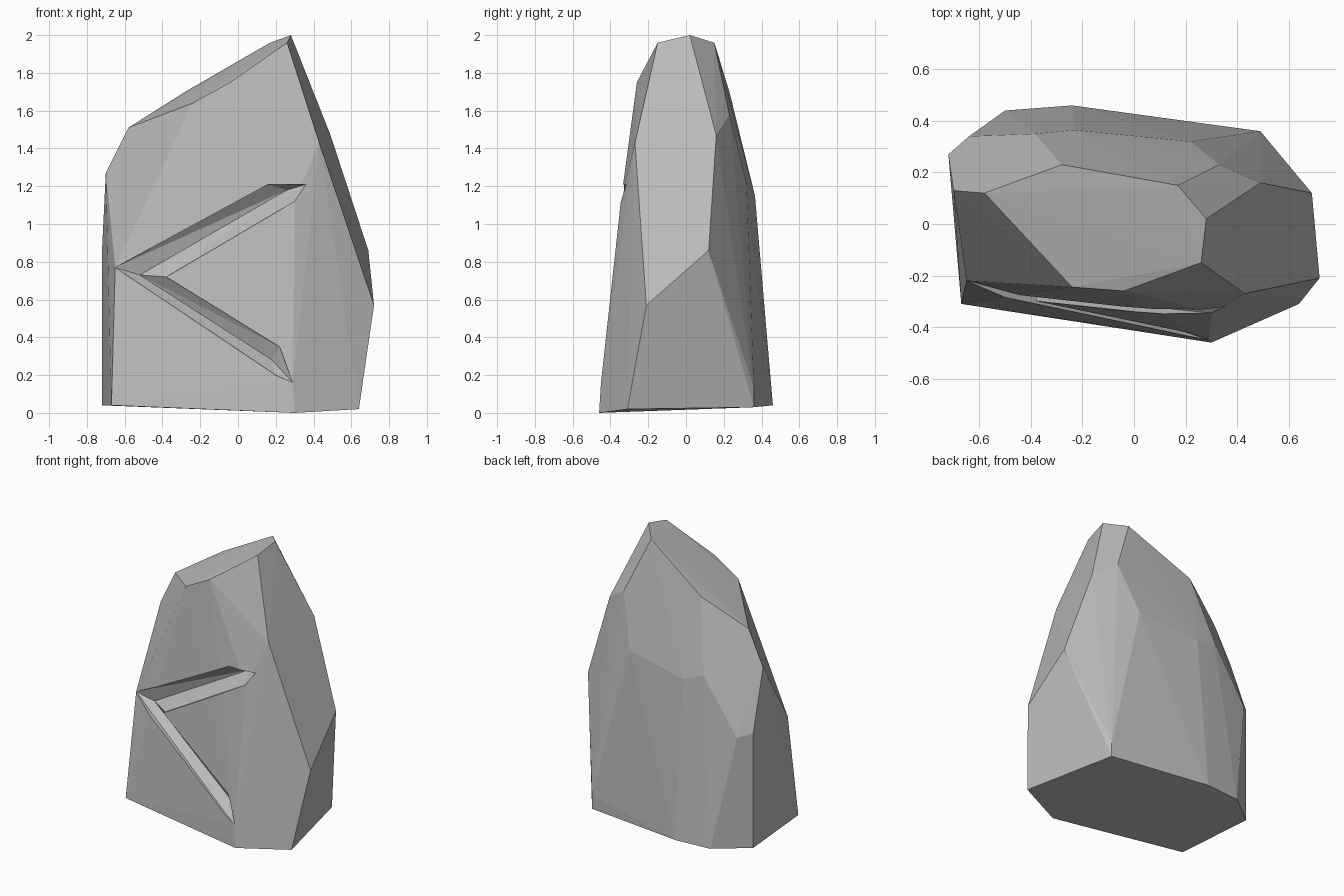
import bpy
import bmesh

default_cube = bpy.data.objects.get("Cube")
if default_cube:
    bpy.data.objects.remove(default_cube, do_unlink=True)


def make_material(name, colour):
    material = bpy.data.materials.new(name)
    material.use_nodes = True
    material.diffuse_color = colour
    shader = material.node_tree.nodes["Principled BSDF"]
    shader.inputs["Base Color"].default_value = colour
    shader.inputs["Roughness"].default_value = 0.9
    return material


def convex_solid(name, points, material):
    """Wrap a flat-faced solid around the given corner points."""
    mesh = bpy.data.meshes.new(name)
    bm = bmesh.new()
    for point in points:
        bm.verts.new(point)
    hull = bmesh.ops.convex_hull(bm, input=bm.verts)
    loose = [v for v in hull["geom_interior"] if isinstance(v, bmesh.types.BMVert)]
    bmesh.ops.delete(bm, geom=loose, context="VERTS")
    bmesh.ops.recalc_face_normals(bm, faces=bm.faces)
    bm.to_mesh(mesh)
    bm.free()
    mesh.materials.append(material)
    solid = bpy.data.objects.new(name, mesh)
    bpy.context.collection.objects.link(solid)
    return solid


def carve_groove(body, name, rim, crease, material):
    """Cut a V-shaped groove: the rim outline is swept forward, the crease lies inside."""
    outer = [(x, -0.8, z) for x, y, z in rim]
    cutter = convex_solid(name, rim + outer + crease, material)
    cutter.hide_render = True
    cutter.hide_viewport = True
    cutter.display_type = "WIRE"
    cut = body.modifiers.new(name, "BOOLEAN")
    cut.operation = "DIFFERENCE"
    cut.solver = "EXACT"
    cut.object = cutter


stone_grey = make_material("stone grey", (0.5, 0.5, 0.5, 1))

# Rock body: rings of facet corners from the ground to the sloping top
base_ring = [
    (-0.67, -0.31, 0.04), (0.3, -0.46, 0), (0.64, -0.31, 0.02), (0.49, 0.36, 0.03),
    (-0.24, 0.46, 0.04), (-0.5, 0.44, 0.04), (-0.72, 0.27, 0.04),
]
waist_ring = [
    (0.72, -0.21, 0.57), (0.69, 0.12, 0.86), (0.49, 0.36, 0.13),
    (-0.64, 0.34, 0.83), (-0.72, 0.27, 0.86), (-0.65, -0.22, 0.77),
]
shoulder_ring = [
    (0.43, -0.27, 1.43), (0.49, 0.16, 1.47), (0.33, 0.23, 1.58), (0.22, 0.32, 1.22),
    (-0.23, 0.365, 1.15), (-0.385, 0.35, 1.21), (-0.7, 0.13, 1.27),
]
top_ring = [
    (0.28, 0.02, 2), (0.17, 0.15, 1.96), (-0.28, 0.23, 1.7), (-0.58, 0.12, 1.51),
    (-0.24, -0.245, 1.64), (-0.04, -0.26, 1.75), (0.26, -0.15, 1.96),
]

# Front corners shared by the body and its two grooves
meeting_point = (-0.65, -0.22, 0.77)
panel_tip = (-0.38, -0.28, 0.72)
inner_tip = (-0.52, -0.2, 0.73)
upper_end = (0.36, -0.31, 1.21)
upper_lip = (0.3, -0.345, 1.12)
lower_end = (0.29, -0.45, 0.16)

rock = convex_solid(
    "rock",
    base_ring + waist_ring + shoulder_ring + top_ring + [upper_end, upper_lip, lower_end],
    stone_grey,
)

# Two grooves across the front, meeting at the right edge
carve_groove(
    rock, "upper_groove",
    [meeting_point, (0.16, -0.3, 1.21), upper_end, upper_lip, panel_tip],
    [inner_tip, (0.26, -0.25, 1.18)], stone_grey,
)
carve_groove(
    rock, "lower_groove",
    [meeting_point, (0.2, -0.42, 0.2), lower_end, (0.22, -0.4, 0.35), panel_tip],
    [inner_tip, (0.18, -0.35, 0.28)], stone_grey,
)
